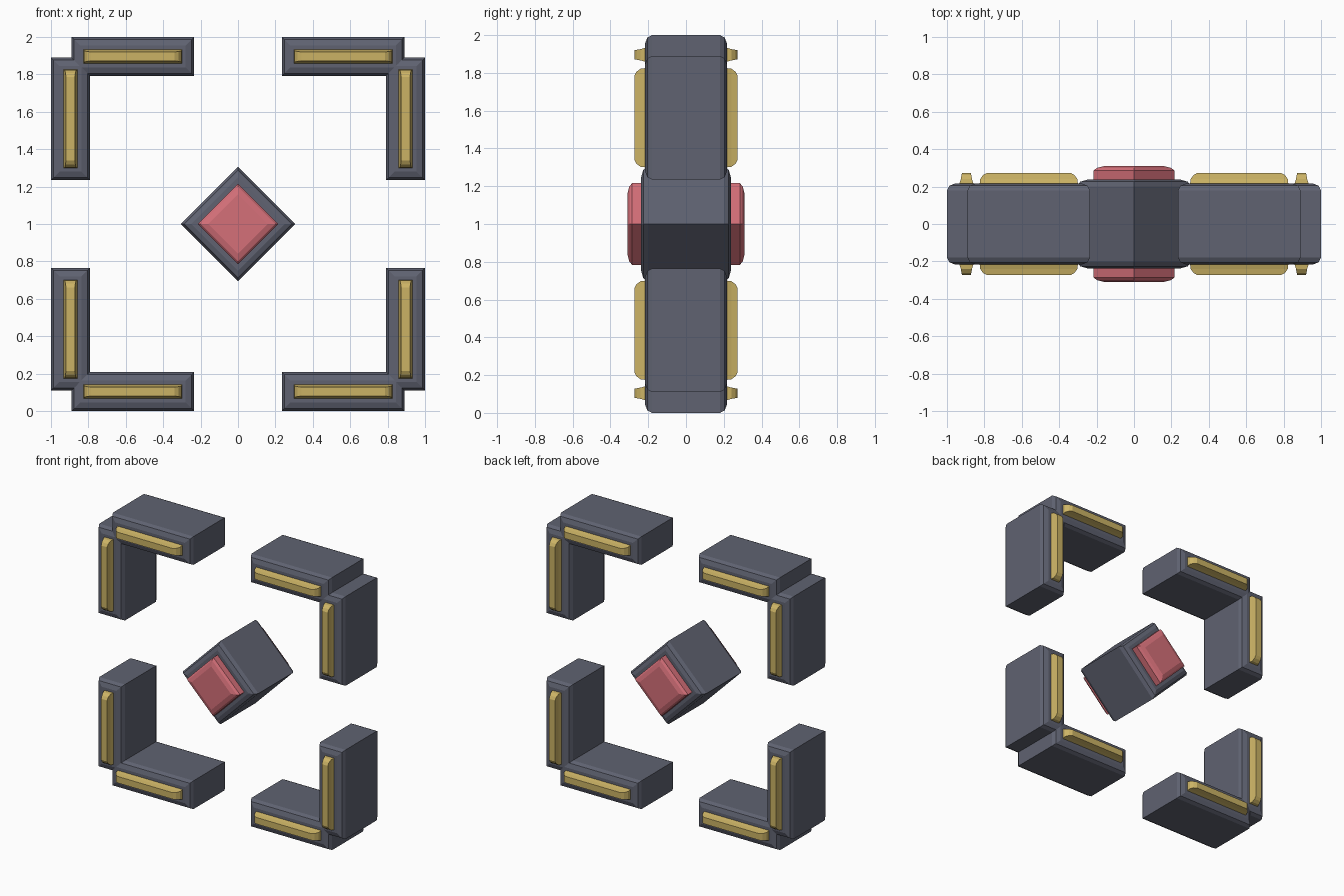
import bpy, bmesh, math
from mathutils import Matrix

cube = bpy.data.objects.get("Cube")
if cube:
    bpy.data.objects.remove(cube, do_unlink=True)


def make_material(name, rgb):
    m = bpy.data.materials.new(name)
    m.use_nodes = True
    m.diffuse_color = (*rgb, 1)
    m.node_tree.nodes["Principled BSDF"].inputs["Base Color"].default_value = (*rgb, 1)
    return m


SLATE = make_material("slate", (0.115, 0.123, 0.165))
GOLD = make_material("gold", (0.60, 0.45, 0.13))
RED = make_material("coral red", (0.66, 0.16, 0.19))


def stacked_block(name, center, half, layers, material, turn=0.0):
    """Rectangular rings stacked along y; each layer is (y, inset x, inset z)."""
    bm = bmesh.new()
    rings = []
    for y, ix, iz in layers:
        w, h = half[0] - ix, half[1] - iz
        rings.append([bm.verts.new((sx * w, y, sz * h))
                      for sx, sz in ((-1, -1), (1, -1), (1, 1), (-1, 1))])
    for a, b in zip(rings, rings[1:]):
        for i in range(4):
            j = (i + 1) % 4
            bm.faces.new((a[i], a[j], b[j], b[i]))
    bm.faces.new(rings[0])
    bm.faces.new(rings[-1])
    bm.transform(Matrix.Translation((center[0], 0, center[1])) @ Matrix.Rotation(turn, 4, "Y"))
    bmesh.ops.recalc_face_normals(bm, faces=bm.faces[:])
    mesh = bpy.data.meshes.new(name)
    bm.to_mesh(mesh)
    bm.free()
    mesh.materials.append(material)
    obj = bpy.data.objects.new(name, mesh)
    bpy.context.collection.objects.link(obj)
    return obj


def both_ends(layers):
    """Mirror a half profile from the front to the back."""
    return [(-y, a, b) for y, a, b in reversed(layers)] + layers


BAR = both_ends([(0.18, 0, 0), (0.205, 0.013, 0.013), (0.217, 0.045, 0.045)])
CORE = both_ends([(0.20, 0, 0), (0.226, 0.013, 0.013), (0.237, 0.04, 0.04)])
GEM = [(0.22, 0, 0), (0.285, 0, 0), (0.30, 0.012, 0.012), (0.31, 0.04, 0.04)]
TRIM = [(0.20, 0, 0), (0.24, 0.004, 0.012), (0.262, 0.02, 0.016), (0.273, 0.04, 0.018)]

# Four corner brackets, each made of two bars with gold trims front and back
for sx, side in ((1, "left"), (-1, "right")):
    for sz, level in ((1, "upper"), (-1, "lower")):
        tag = f"{level}_{side}"
        stacked_block(f"{tag}_horizontal_bar", (sx * 0.5625, 1 + sz * 0.896),
                      (0.3275, 0.104), BAR, SLATE)
        stacked_block(f"{tag}_vertical_bar", (sx * 0.896, 1 + sz * 0.5625),
                      (0.104, 0.3275), BAR, SLATE)
        for sy, face in ((-1, "front"), (1, "back")):
            flat = [(sy * y, end, edge) for y, end, edge in TRIM]
            upright = [(y, edge, end) for y, end, edge in flat]
            stacked_block(f"{tag}_horizontal_trim_{face}", (sx * 0.5625, 1 + sz * 0.896),
                          (0.264, 0.042), flat, GOLD)
            stacked_block(f"{tag}_vertical_trim_{face}", (sx * 0.896, 1 + sz * 0.5625),
                          (0.042, 0.264), upright, GOLD)

# Central diamond core with a gem on each face
core_half = 0.306 / math.sqrt(2)
gem_half = 0.216 / math.sqrt(2)
stacked_block("diamond_core", (0, 1), (core_half, core_half), CORE, SLATE, math.pi / 4)
for sy, face in ((-1, "front"), (1, "back")):
    stacked_block(f"{face}_gem", (0, 1), (gem_half, gem_half),
                  [(sy * y, a, b) for y, a, b in GEM], RED, math.pi / 4)
